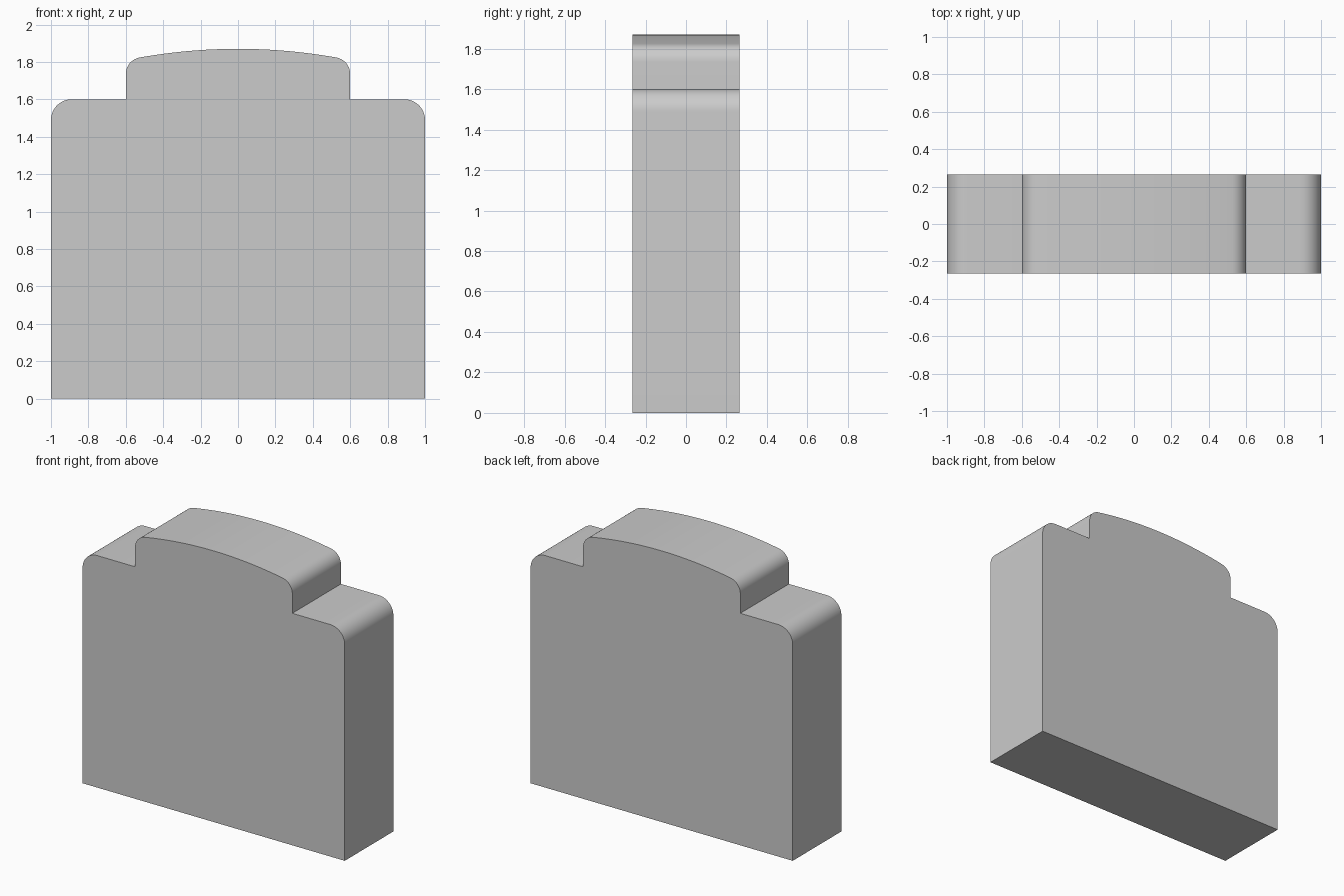
import bpy, bmesh
from math import sin, cos, asin, radians

if "Cube" in bpy.data.objects:
    bpy.data.objects.remove(bpy.data.objects["Cube"])

DEPTH = 0.53


def arc(cx, cz, r, a0, a1, n):
    """Points on an arc; angles in degrees from +x."""
    return [(cx + r * cos(radians(a0 + (a1 - a0) * i / n)),
             cz + r * sin(radians(a0 + (a1 - a0) * i / n))) for i in range(n + 1)]


# Right half of the outline: base, rounded shoulder, step, rounded crown corner
half = [(1.0, 0.0)]
half += arc(0.89, 1.49, 0.11, 0, 90, 12)
half += [(0.6, 1.6)]
half += arc(0.51, 1.735, 0.09, 0, 79.5, 10)

# Shallow crown arc up to the centre
ex, ez = half[-1]
rise = 1.87 - ez
radius = (ex * ex + rise * rise) / (2 * rise)
sweep = asin(ex / radius)
n = 12
for i in range(1, n + 1):
    a = sweep * (1 - i / n)
    half.append((radius * sin(a), 1.87 - radius + radius * cos(a)))

# Mirror the half and extrude the outline through the depth
outline = half + [(-x, z) for x, z in reversed(half[:-1])]
bm = bmesh.new()
face = bm.faces.new([bm.verts.new((x, -DEPTH / 2, z)) for x, z in outline])
ext = bmesh.ops.extrude_face_region(bm, geom=[face], use_keep_orig=True)
moved = [v for v in ext["geom"] if isinstance(v, bmesh.types.BMVert)]
bmesh.ops.translate(bm, verts=moved, vec=(0, DEPTH, 0))
bmesh.ops.recalc_face_normals(bm, faces=bm.faces)

mesh = bpy.data.meshes.new("stepped_slab")
bm.to_mesh(mesh)
bm.free()
slab = bpy.data.objects.new("stepped_slab", mesh)
bpy.context.collection.objects.link(slab)

# Smooth the rounded corners, keep the hard edges
bpy.context.view_layer.objects.active = slab
slab.select_set(True)
bpy.ops.object.shade_smooth_by_angle(angle=radians(30))
